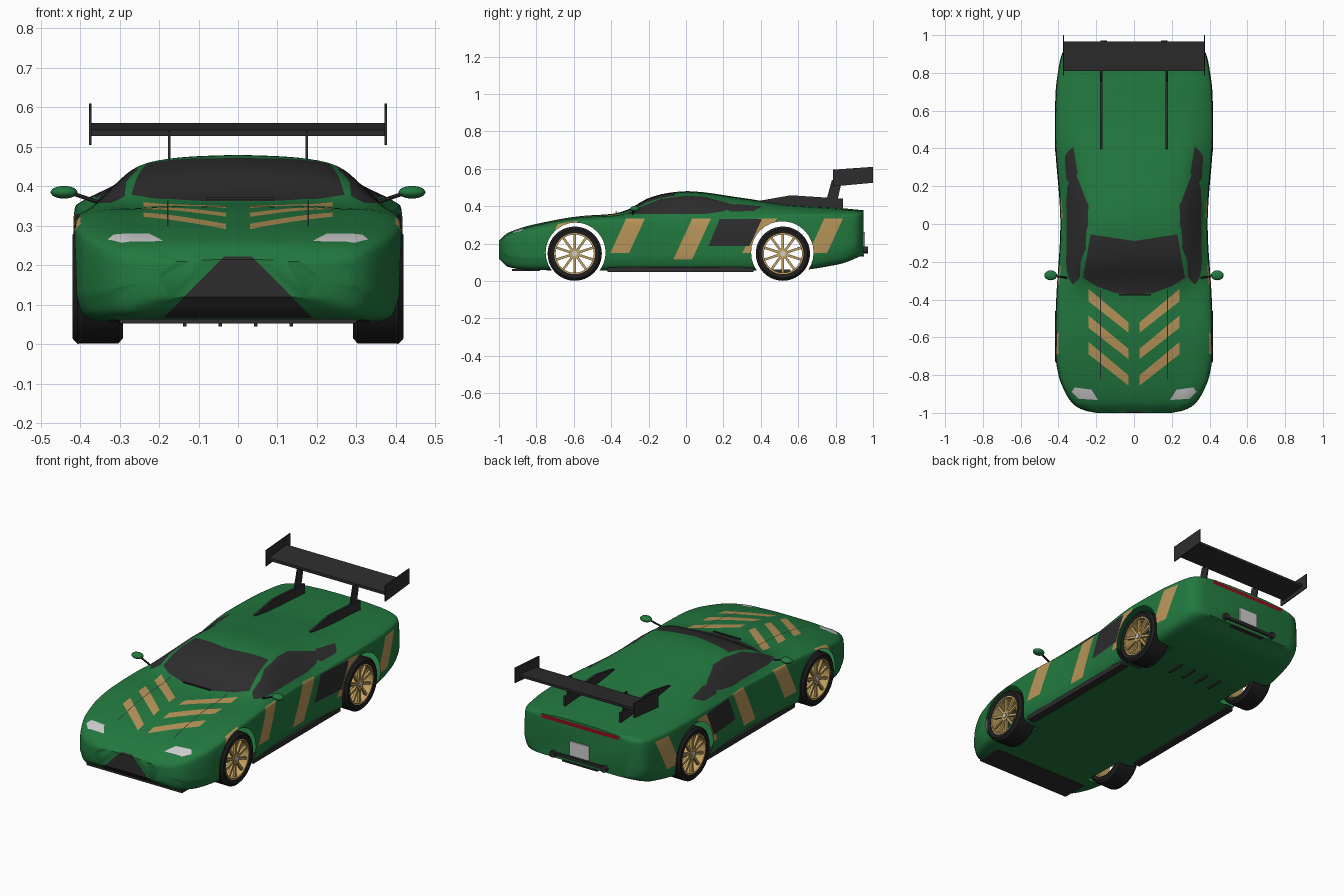
import bpy, bmesh, math
from mathutils import Vector, Matrix

if "Cube" in bpy.data.objects:
    bpy.data.objects.remove(bpy.data.objects["Cube"])

COLORS = {
    "body_green": (0.016, 0.19, 0.05), "trim_black": (0.026, 0.026, 0.027),
    "stripe_gold": (0.48, 0.30, 0.10), "light_silver": (0.62, 0.62, 0.62),
    "tail_red": (0.28, 0.004, 0.015), "tyre_black": (0.013, 0.013, 0.013),
    "rim_gold": (0.55, 0.37, 0.12)}
MATS = {}
for n, c in COLORS.items():
    MATS[n] = bpy.data.materials.new(n)
    MATS[n].diffuse_color = (*c, 1)


def finish(name, bm, mats, smooth=True):
    bmesh.ops.recalc_face_normals(bm, faces=bm.faces[:])
    me = bpy.data.meshes.new(name)
    bm.to_mesh(me)
    bm.free()
    for m in mats:
        me.materials.append(MATS[m])
    ob = bpy.data.objects.new(name, me)
    bpy.context.collection.objects.link(ob)
    if smooth:
        bpy.ops.object.select_all(action='DESELECT')
        ob.select_set(True)
        bpy.context.view_layer.objects.active = ob
        bpy.ops.object.shade_smooth_by_angle(angle=math.radians(40))
    return ob


def spline(pts, n):
    """Catmull-Rom through tuples, n steps per segment."""
    out = []
    P = [pts[0]] + list(pts) + [pts[-1]]
    for a, b, c, d in zip(P, P[1:], P[2:], P[3:]):
        for i in range(n):
            t = i / n
            out.append(tuple(0.5 * (2*q + (r-p)*t + (2*p-5*q+4*r-s)*t*t + (3*q-p-3*r+s)*t**3)
                             for p, q, r, s in zip(a, b, c, d)))
    return out + [tuple(pts[-1])]


def curve(keys, y):
    """Smooth monotone value at y through (y, value) keys."""
    d = [(b[1] - a[1])/(b[0] - a[0]) for a, b in zip(keys, keys[1:])]
    m = [d[0]] + [2*p*q/(p + q) if p*q > 0 else 0 for p, q in zip(d, d[1:])] + [d[-1]]
    i = max([0] + [k for k in range(len(d)) if keys[k][0] <= y])
    (x0, v0), (x1, v1) = keys[i], keys[i + 1]
    h = x1 - x0
    t = (y - x0)/h
    return (v0*(1 + 2*t)*(1-t)**2 + v1*t*t*(3 - 2*t)
            + h*m[i]*t*(1-t)**2 + h*m[i + 1]*t*t*(t - 1))


def prism(name, pts, x0, x1, mat):
    """Extrude a (y, z) outline from x0 to x1."""
    bm = bmesh.new()
    a, b = [[bm.verts.new((x, y, z)) for y, z in pts] for x in (x0, x1)]
    bm.faces.new(a)
    bm.faces.new(b)
    for i in range(len(pts)):
        j = (i + 1) % len(pts)
        bm.faces.new((a[i], a[j], b[j], b[i]))
    return finish(name, bm, [mat], False)


def box(name, x0, x1, y0, y1, z0, z1, mat):
    return prism(name, [(y0, z0), (y1, z0), (y1, z1), (y0, z1)], x0, x1, mat)


def rod(name, p, q, r, mat, seg=16):
    p, q = Vector(p), Vector(q)
    bm = bmesh.new()
    M = Matrix.Translation((p + q) / 2) @ (q - p).to_track_quat('Z', 'Y').to_matrix().to_4x4()
    bmesh.ops.create_cone(bm, cap_ends=True, segments=seg, radius1=r, radius2=r,
                          depth=(q - p).length, matrix=M)
    return finish(name, bm, [mat])


# ---- body shell: outline curves along y
WIDTH = [(-1, .20), (-.985, .27), (-.95, .325), (-.9, .36), (-.8, .40), (-.65, .42), (-.4, .412),
         (0, .39), (.5, .42), (.7, .415), (.82, .40), (.9, .382), (.935, .35), (.95, .30)]
FLOOR = [(-1, .12), (-.95, .075), (-.85, .06), (-.5, .055), (.55, .055), (.82, .09), (.95, .14)]
SHOULDER = [(-1, .195), (-.95, .235), (-.8, .28), (-.55, .325), (-.3, .338), (.1, .342),
            (.5, .36), (.93, .36), (.95, .352)]
TOP = [(-1, .215), (-.95, .258), (-.8, .305), (-.55, .348), (-.4, .358), (-.32, .378),
       (-.2, .443), (-.1, .47), (0, .48), (.3, .444), (.55, .408), (.82, .39), (.95, .378)]


def section(y):
    w, zb, zs, zt = [curve(k, y) for k in (WIDTH, FLOOR, SHOULDER, TOP)]
    wr, drop = .64*w, .006 + .022*math.exp(-((y - .05)/.35)**2)
    zr = zt - drop
    half = spline([(0, zb), (.6*w, zb), (.9*w, zb + .005), (.985*w, zb + .05),
                   (w, zb + .45*(zs - zb)), (.99*w, zs - .03), (.95*w, zs),
                   ((.95*w + wr)/2 + .004, (zs + zr)/2 + .006), (wr, zr),
                   (.6*wr, zt - .25*drop), (0, zt)], 4)
    return [(x, y, z) for x, z in half] + [(-x, y, z) for x, z in half[-2:0:-1]]


bm = bmesh.new()
rings = []
for k in range(73):
    u = k/36 - 1
    y = -.025 + .975*(.35*u + .65*math.sin(math.pi*u/2))
    rings.append([bm.verts.new(p) for p in section(y)])
for a, b in zip(rings, rings[1:]):
    for i in range(len(a)):
        j = (i + 1) % len(a)
        bm.faces.new((a[i], a[j], b[j], b[i]))
bm.faces.new(rings[0])
bm.faces.new(rings[-1])
bmesh.ops.recalc_face_normals(bm, faces=bm.faces[:])
BODY_MATS = ["body_green", "trim_black", "stripe_gold", "light_silver", "tail_red"]
mark = bm.faces.layers.int.new("mark")


def cut(poly, axes, keep, extra=()):
    """Cut a convex outline, projected along one axis, into the shell; return inside faces."""
    i, j = ["xyz".index(c) for c in axes]
    area = sum(p[0]*q[1] - q[0]*p[1] for p, q in zip(poly, poly[1:] + poly[:1]))
    planes = list(extra)
    for p, q in zip(poly, poly[1:] + poly[:1]):
        co, no = Vector(), Vector()
        co[i], co[j] = p
        no[i], no[j] = q[1] - p[1], p[0] - q[0]
        planes.append((co, no.normalized() * (1 if area > 0 else -1)))
    for f in bm.faces:
        f.normal_update()
        f[mark] = int(keep(f.calc_center_median(), f.normal))
    for co, no in planes:
        fs = [f for f in bm.faces if f[mark]]
        geom = set(fs) | {e for f in fs for e in f.edges} | {v for f in fs for v in f.verts}
        bmesh.ops.bisect_plane(bm, geom=list(geom), dist=1e-5, plane_co=co, plane_no=no)
        for f in bm.faces:
            if f[mark] and (f.calc_center_median() - co).dot(no) > 0:
                f[mark] = 0
    return [f for f in bm.faces if f[mark]]


def paint(poly, axes, keep, mat):
    for f in cut(poly, axes, keep):
        f.material_index = BODY_MATS.index(mat)


side = lambda c, n: abs(n.x) > .4 and abs(c.x) > .3
up = lambda c, n: n.z > .15
# slanted side stripes, then the side intakes
for k in range(-1, 4):
    y, zb = -.32 + .353*k, (.115 if k == 1 else .15)
    d = .46*(.333 - zb)
    paint([(y, .333), (y + .1, .333), (y + .1 - d, zb), (y - d, zb)], "yz", side, "stripe_gold")
paint([(.18, .33), (.405, .33), (.34, .187), (.12, .187)], "yz", side, "trim_black")
# side windows with rear quarter wedge
glass = lambda c, n: n.z > .1 and abs(c.x) > .2
paint([(-.32, .358), (-.24, .397), (-.13, .44), (0, .455), (.1, .45), (.27, .405),
       (.2, .372), (.1, .358)], "yz", glass, "trim_black")
paint([(.2, .39), (.27, .412), (.41, .398), (.36, .375), (.24, .37)], "yz", glass, "trim_black")
for s in (1, -1):
    # windscreen half, chevrons, bonnet seam, headlight
    m = lambda pts: [(s*x, y) for x, y in pts]
    paint(m([(0, -.09), (0, -.375), (.1, -.365), (.2, -.33), (.27, -.285), (.23, -.055)]),
          "xy", up, "trim_black")
    for k in range(3):
        o = -.14*k
        paint(m([(.24, -.345 + o), (.24, -.41 + o), (.03, -.575 + o), (.03, -.52 + o)]),
              "xy", up, "stripe_gold")
    paint(m([(.176, -.35), (.18, -.35), (.18, -.82), (.176, -.82)]), "xy", up, "trim_black")
    paint(m([(.19, -.932), (.225, -.877), (.315, -.865), (.33, -.888), (.295, -.925)]),
          "xy", up, "light_silver")
# nose intake and tail light strip
paint([(-.035, .222), (.035, .222), (.19, .066), (-.19, .066)], "xz",
      lambda c, n: c.y < -.8 and n.y < -.1, "trim_black")
paint([(-.24, .345), (.24, .345), (.24, .366), (-.24, .366)], "xz",
      lambda c, n: c.y > .9 and n.y > .3, "tail_red")
# open wheel arches
for s in (1, -1):
    for cy, r in ((-.59, .16), (.515, .167)):
        ring = [(cy + r*math.cos(a*math.tau/32), .152 + r*math.sin(a*math.tau/32)) for a in range(32)]
        hole = cut(ring, "yz", lambda c, n: c.x*s > .1,
                   [(Vector((s*.28, 0, 0)), Vector((-s, 0, 0)))])
        bmesh.ops.delete(bm, geom=hole, context='FACES')
finish("body_shell", bm, BODY_MATS)


# ---- wheels
def lathe(name, prof, mat, M, seg=40):
    b = bmesh.new()
    rs = [[b.verts.new((x, r*math.cos(i*math.tau/seg), r*math.sin(i*math.tau/seg)))
           for i in range(seg)] for x, r in prof]
    for p, q in zip(rs, rs[1:] + rs[:1]):
        for i in range(seg):
            j = (i + 1) % seg
            b.faces.new((p[i], p[j], q[j], q[i]))
    finish(name, b, [mat]).matrix_world = M


for s, sn in ((1, "right"), (-1, "left")):
    for cy, fn in ((-.595, "front"), (.518, "rear")):
        M = Matrix.Translation((s*.355, cy, .146)) @ Matrix.Rotation(0 if s > 0 else math.pi, 4, 'Z')
        tag = f"{fn}_{sn}"
        lathe("tyre_" + tag, [(-.06, .11), (-.064, .13), (-.052, .144), (.052, .145),
                              (.064, .132), (.06, .11)], "tyre_black", M)
        lathe("rim_" + tag, [(-.055, .111), (.058, .111), (.058, .102), (-.055, .104)], "rim_gold", M)
        b = bmesh.new()
        for k in range(10):
            R = Matrix.Rotation(k*math.tau/10, 4, 'X') @ Matrix.Translation((.042, 0, .062))
            bmesh.ops.create_cube(b, size=1, matrix=R @ Matrix.Diagonal((.014, .013, .09, 1)))
        finish("spokes_" + tag, b, ["rim_gold"], False).matrix_world = M
        x = s*.355
        rod("hub_" + tag, (x + s*.01, cy, .146), (x + s*.052, cy, .146), .028, "rim_gold")
        rod("hub_cap_" + tag, (x + s*.05, cy, .146), (x + s*.058, cy, .146), .014, "light_silver")

    # ---- mirrors, skirts, deck fins, wing supports, end plates, exhausts
    b = bmesh.new()
    bmesh.ops.create_uvsphere(b, u_segments=20, v_segments=12, radius=1, matrix=Matrix.Translation(
        (s*.441, -.272, .385)) @ Matrix.Diagonal((.034, .026, .016, 1)))
    finish("mirror_" + sn, b, ["body_green"])
    rod("mirror_stem_" + sn, (s*.355, -.285, .36), (s*.42, -.275, .382), .005, "trim_black", 8)
    box("side_skirt_" + sn, s*.345, s*.39, -.42, .36, .048, .075, "trim_black")
    prism("deck_fin_" + sn, [(.39, .40), (.40, .43), (.56, .458), (.84, .44), (.84, .375), (.6, .375)],
          s*.168, s*.181, "trim_black")
    prism("wing_support_" + sn, [(.75, .43), (.78, .54), (.835, .545), (.81, .43)],
          s*.171, s*.178, "trim_black")
    prism("wing_end_plate_" + sn, [(.785, .505), (1.0, .525), (1.0, .61), (.785, .595)],
          s*.371, s*.377, "trim_black")
    rod("exhaust_" + sn, (s*.16, .9, .165), (s*.16, .972, .165), .018, "trim_black")
    for k in (.045, .135):
        box("floor_blade_" + sn, s*k - .005, s*k + .005, .46, .56, .045, .06, "trim_black")

prism("wing_blade", [(.81, .527), (.965, .546), (.965, .56), (.81, .543)], -.372, .372, "trim_black")
box("number_plate", -.06, .06, .945, .957, .18, .262, "light_silver")
box("rear_bumper_bar", -.16, .16, .94, .96, .158, .174, "trim_black")
box("rear_lower_slot", -.11, .11, .925, .953, .132, .142, "trim_black")
box("front_lip", -.3, .3, -.93, -.78, .052, .064, "trim_black")
box("wiper", -.08, .09, -.378, -.37, .366, .372, "trim_black")

for m in bpy.data.materials:
    if m.users and not m.is_grease_pencil:
        m.use_nodes = True
        m.node_tree.nodes["Principled BSDF"].inputs["Base Color"].default_value = m.diffuse_color
